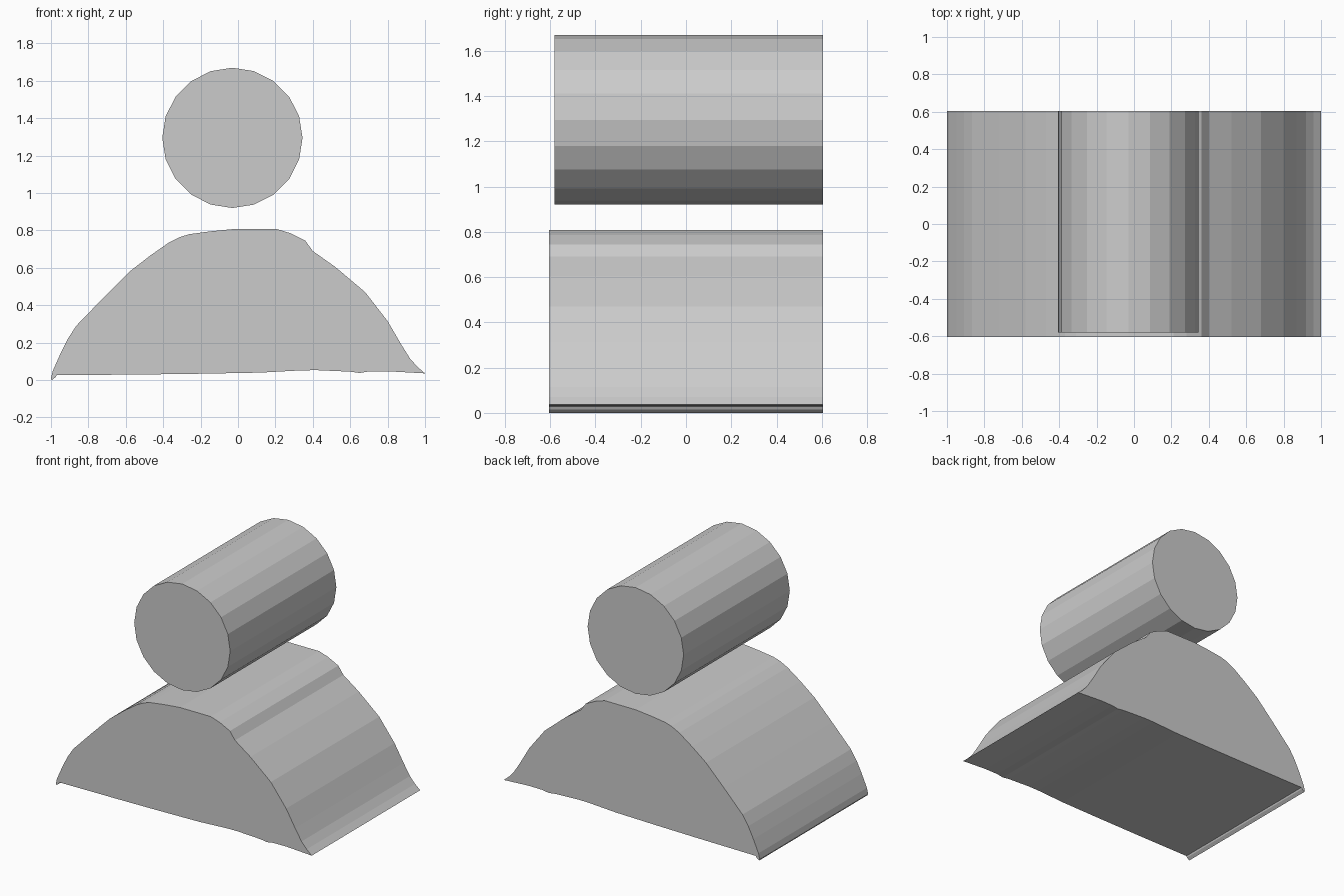
import bpy
import bmesh
from math import cos, sin, tau

cube = bpy.data.objects.get("Cube")
if cube:
    bpy.data.objects.remove(cube, do_unlink=True)

# Single plain grey material
grey = bpy.data.materials.new("plain grey")
grey.use_nodes = True
grey.diffuse_color = (0.6, 0.6, 0.6, 1)
grey.node_tree.nodes["Principled BSDF"].inputs["Base Color"].default_value = (0.6, 0.6, 0.6, 1)


def extrude_profile(name, profile, y_front, y_back):
    """Flat-shaded solid from an (x, z) outline swept along y."""
    bm = bmesh.new()
    face = bm.faces.new([bm.verts.new((x, y_front, z)) for x, z in profile])
    swept = bmesh.ops.extrude_face_region(bm, geom=[face], use_keep_orig=True)
    moved = [v for v in swept["geom"] if isinstance(v, bmesh.types.BMVert)]
    bmesh.ops.translate(bm, verts=moved, vec=(0, y_back - y_front, 0))
    bmesh.ops.recalc_face_normals(bm, faces=bm.faces)
    mesh = bpy.data.meshes.new(name)
    bm.to_mesh(mesh)
    bm.free()
    mesh.materials.append(grey)
    obj = bpy.data.objects.new(name, mesh)
    bpy.context.collection.objects.link(obj)
    return obj


# Hand-drawn mound: over the top from left to right, then back along the underside
mound_top = [(-1, 0.01), (-0.99, 0.05), (-0.95, 0.14), (-0.91, 0.22), (-0.865, 0.29),
             (-0.72, 0.44), (-0.58, 0.58), (-0.47, 0.665), (-0.37, 0.735),
             (-0.31, 0.765), (-0.26, 0.78), (-0.15, 0.795), (-0.03, 0.807),
             (0.21, 0.807), (0.28, 0.785), (0.36, 0.745), (0.4, 0.69),
             (0.52, 0.605), (0.68, 0.47), (0.8, 0.315), (0.87, 0.195),
             (0.92, 0.115), (0.96, 0.07), (1, 0.036)]
mound_base = [(0.8, 0.047), (0.7, 0.046), (0.65, 0.038), (0.6, 0.045),
              (0.42, 0.053), (0.34, 0.052), (0.12, 0.04), (-0.2, 0.034),
              (-0.5, 0.03), (-0.97, 0.026), (-0.975, 0.016), (-0.995, 0.0)]
extrude_profile("mound", mound_top + mound_base, -0.605, 0.605)

# Twenty-sided roller floating above the mound
SIDES, RADIUS = 20, 0.375
circle = [(-0.03 + RADIUS * cos(tau * i / SIDES), 1.295 + RADIUS * sin(tau * i / SIDES))
          for i in range(SIDES)]
extrude_profile("roller", circle, -0.58, 0.605)
